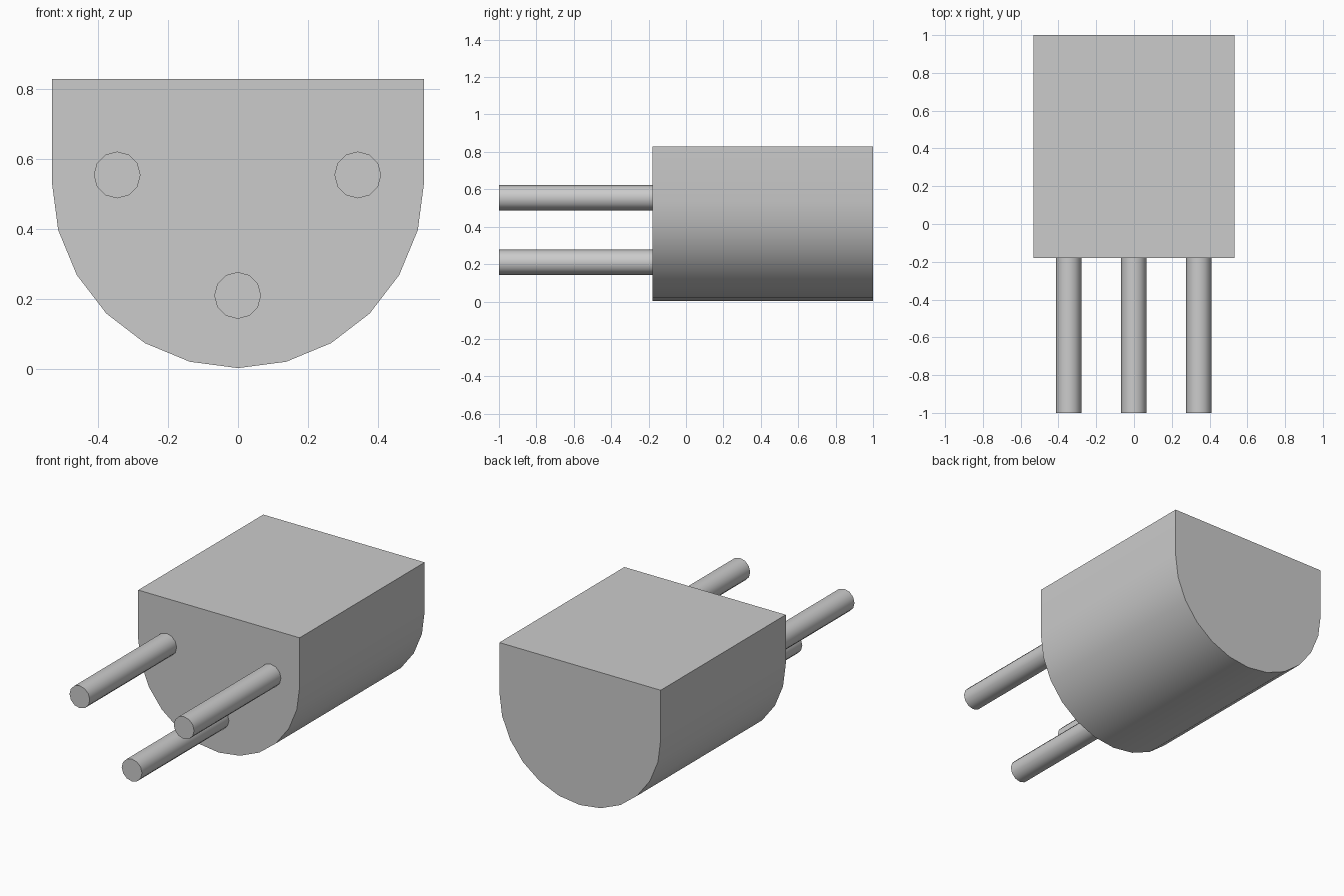
import bpy
import bmesh
from math import sin, cos, pi, radians

cube = bpy.data.objects.get("Cube")
if cube:
    bpy.data.objects.remove(cube, do_unlink=True)

# One plain grey for everything
grey = bpy.data.materials.new("light grey")
grey.use_nodes = True
grey.diffuse_color = (0.6, 0.6, 0.6, 1)
grey.node_tree.nodes["Principled BSDF"].inputs["Base Color"].default_value = (0.6, 0.6, 0.6, 1)


def extrude_profile(name, points, y_front, y_back):
    """Extrude a closed x-z outline along y, with smooth sides and sharp rims."""
    bm = bmesh.new()
    face = bm.faces.new([bm.verts.new((x, y_front, z)) for x, z in points])
    result = bmesh.ops.extrude_face_region(bm, geom=[face], use_keep_orig=True)
    moved = [g for g in result["geom"] if isinstance(g, bmesh.types.BMVert)]
    bmesh.ops.translate(bm, verts=moved, vec=(0, y_back - y_front, 0))
    bmesh.ops.recalc_face_normals(bm, faces=bm.faces)
    mesh = bpy.data.meshes.new(name)
    bm.to_mesh(mesh)
    bm.free()
    mesh.materials.append(grey)
    obj = bpy.data.objects.new(name, mesh)
    bpy.context.collection.objects.link(obj)
    bpy.ops.object.select_all(action="DESELECT")
    obj.select_set(True)
    bpy.context.view_layer.objects.active = obj
    bpy.ops.object.shade_smooth_by_angle(angle=radians(35))
    return obj


def arc(cx, cz, radius, start, sweep, count):
    """Points along an arc in the x-z plane."""
    return [(cx + radius * cos(start + sweep * i / 12),
             cz + radius * sin(start + sweep * i / 12)) for i in range(count)]


# Body: half-round below, flat on top
half_width, centre_z, top_z = 0.533, 0.535, 0.83
front_y, back_y = -0.18, 1.0
outline = arc(0, centre_z, half_width, pi, pi, 13)
outline += [(half_width, top_z), (-half_width, top_z)]
extrude_profile("body", outline, front_y, back_y)

# Three round pins, set slightly into the body
pins = {"right_pin": (-0.346, 0.555), "left_pin": (0.343, 0.555), "lower_pin": (-0.001, 0.21)}
for name, (x, z) in pins.items():
    extrude_profile(name, arc(x, z, 0.067, 0, 2 * pi, 12), -1.0, front_y + 0.01)
